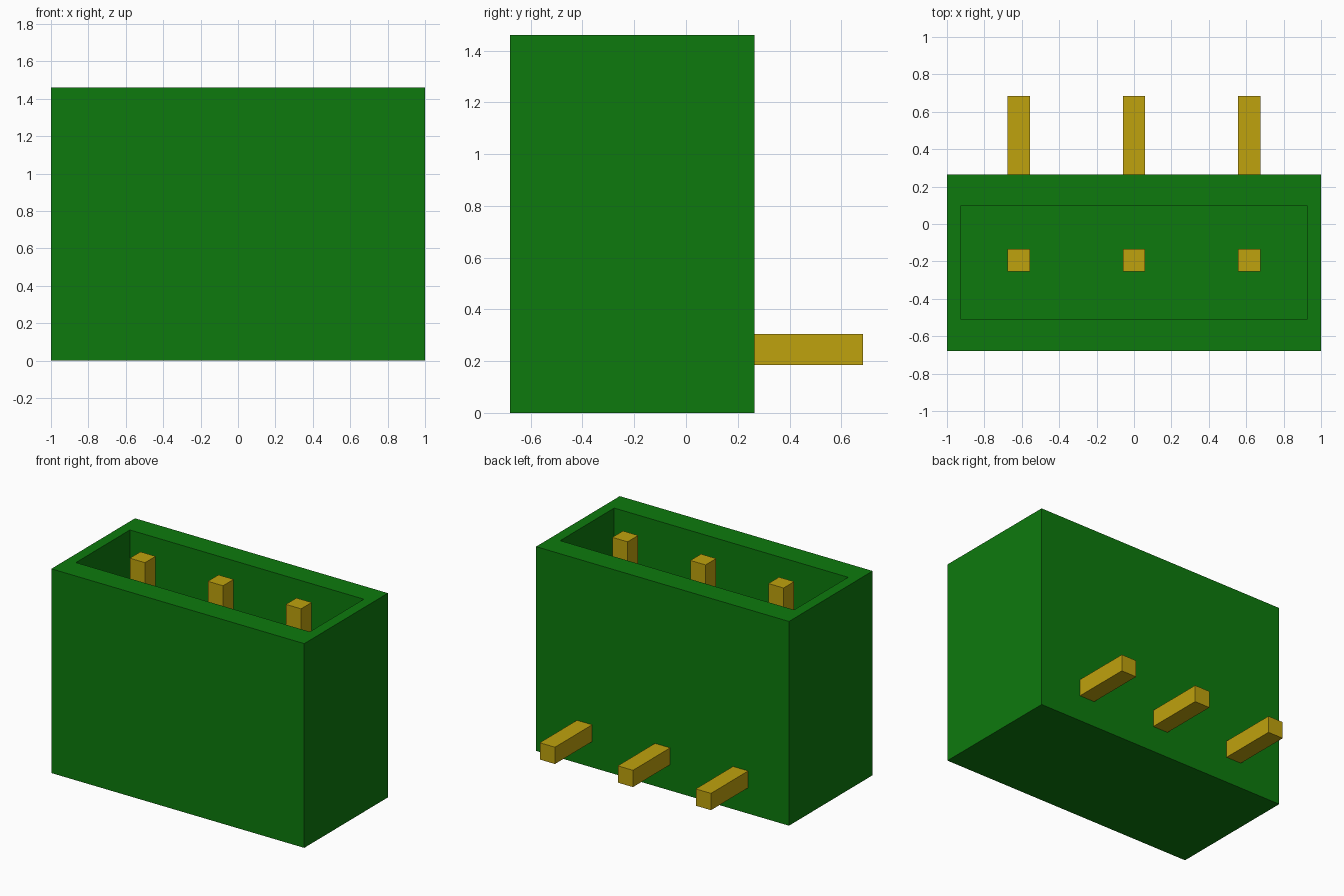
import bpy
import bmesh

if "Cube" in bpy.data.objects:
    bpy.data.objects.remove(bpy.data.objects["Cube"], do_unlink=True)


def make_material(name, rgb):
    mat = bpy.data.materials.new(name)
    mat.use_nodes = True
    colour = (*rgb, 1.0)
    mat.diffuse_color = colour
    mat.node_tree.nodes["Principled BSDF"].inputs["Base Color"].default_value = colour
    return mat


def make_object(name, bm, mat):
    bmesh.ops.recalc_face_normals(bm, faces=bm.faces)
    mesh = bpy.data.meshes.new(name)
    bm.to_mesh(mesh)
    bm.free()
    mesh.materials.append(mat)
    obj = bpy.data.objects.new(name, mesh)
    bpy.context.collection.objects.link(obj)
    return obj


green = make_material("green plastic", (0.004, 0.195, 0.004))
gold = make_material("gold metal", (0.52, 0.36, 0.004))

HEIGHT = 1.46
FLOOR = 0.4


def ring(bm, x, y0, y1, z):
    return [bm.verts.new(p) for p in ((-x, y0, z), (x, y0, z), (x, y1, z), (-x, y1, z))]


# Open-topped housing: rings from the base, up the outside, over the rim, down to the floor
bm = bmesh.new()
rings = [
    ring(bm, 1.0, -0.68, 0.265, 0),
    ring(bm, 1.0, -0.68, 0.265, HEIGHT),
    ring(bm, 0.925, -0.51, 0.10, HEIGHT),
    ring(bm, 0.925, -0.51, 0.10, FLOOR),
]
for a, b in zip(rings, rings[1:]):
    for i in range(4):
        j = (i + 1) % 4
        bm.faces.new((a[i], a[j], b[j], b[i]))
bm.faces.new(rings[0])
bm.faces.new(rings[-1])
make_object("housing", bm, green)

# Right-angle pins: an L profile in the side plane, extruded across x
PROFILE = [(-0.255, 0.185), (0.685, 0.185), (0.685, 0.305),
           (-0.135, 0.305), (-0.135, HEIGHT), (-0.255, HEIGHT)]
WIDTH = 0.12
for name, x in (("right_pin", -0.617), ("middle_pin", 0.0), ("left_pin", 0.617)):
    bm = bmesh.new()
    face = bm.faces.new([bm.verts.new((-WIDTH / 2, y, z)) for y, z in PROFILE])
    extruded = bmesh.ops.extrude_face_region(bm, geom=[face])["geom"]
    verts = [v for v in extruded if isinstance(v, bmesh.types.BMVert)]
    bmesh.ops.translate(bm, verts=verts, vec=(WIDTH, 0, 0))
    make_object(name, bm, gold).location.x = x
